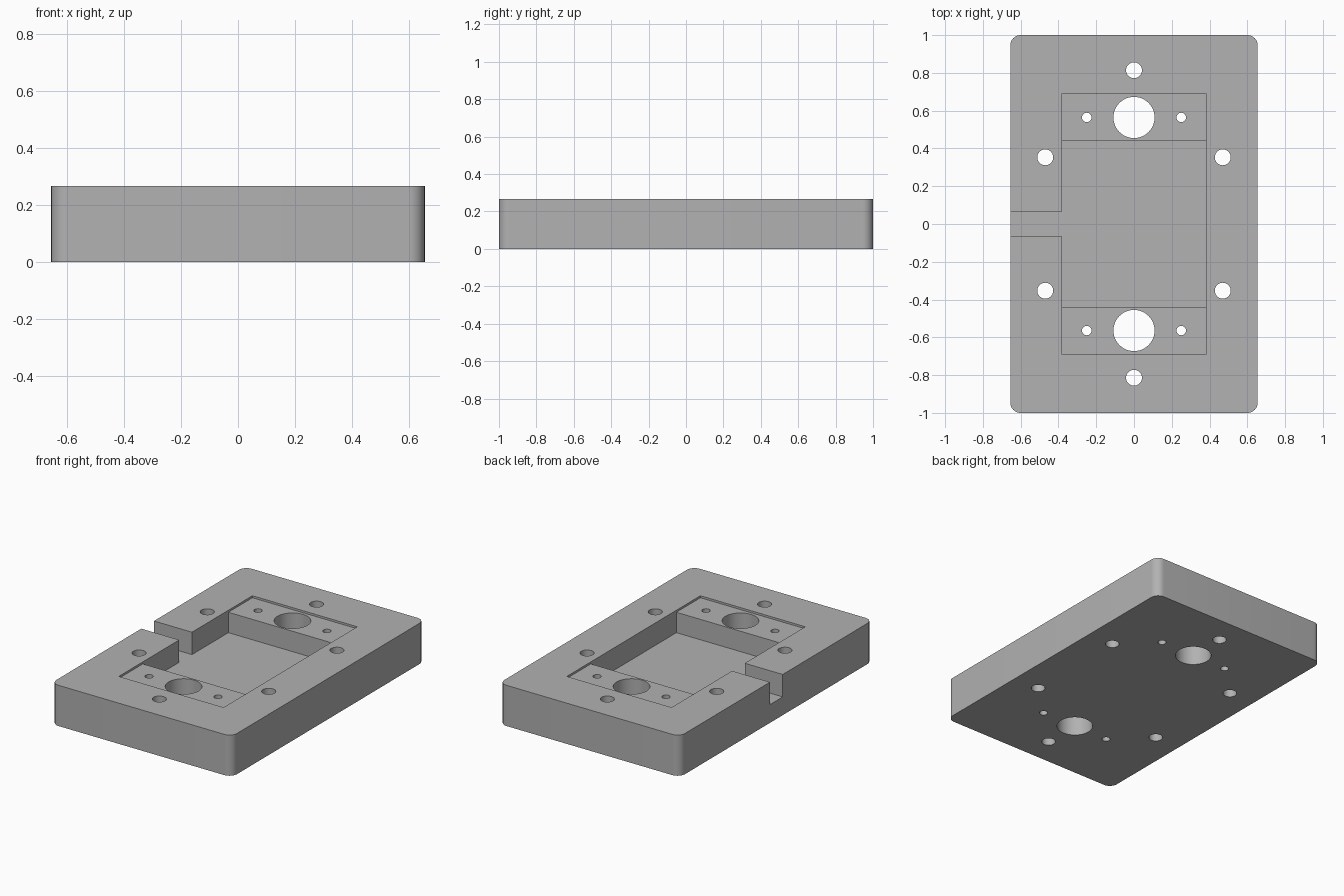
import bpy
import bmesh
import math

cube = bpy.data.objects.get("Cube")
if cube:
    bpy.data.objects.remove(cube, do_unlink=True)

HALF_X, HALF_Y, HEIGHT, CORNER = 0.655, 1.0, 0.267, 0.055
POCKET_X, POCKET_Y, SHELF_Y, SLOT_Y = 0.38, 0.443, 0.692, 0.066
FLOOR_Z, SHELF_Z = HEIGHT - 0.147, HEIGHT - 0.0133

grey = bpy.data.materials.new("plain grey")
grey.use_nodes = True
COLOUR = (0.445, 0.445, 0.445, 1)
grey.diffuse_color = COLOUR
grey.node_tree.nodes["Principled BSDF"].inputs["Base Color"].default_value = COLOUR


def prism(name, outline, z0, z1):
    """Extrude a counter-clockwise outline from z0 to z1."""
    bm = bmesh.new()
    face = bm.faces.new([bm.verts.new((x, y, z0)) for x, y in outline])
    top = bmesh.ops.extrude_face_region(bm, geom=[face])["geom"]
    bmesh.ops.translate(bm, vec=(0, 0, z1 - z0),
                        verts=[g for g in top if isinstance(g, bmesh.types.BMVert)])
    bmesh.ops.recalc_face_normals(bm, faces=bm.faces[:])
    mesh = bpy.data.meshes.new(name)
    bm.to_mesh(mesh)
    bm.free()
    mesh.materials.append(grey)
    obj = bpy.data.objects.new(name, mesh)
    bpy.context.collection.objects.link(obj)
    return obj


def rectangle(hx, hy):
    return [(-hx, -hy), (hx, -hy), (hx, hy), (-hx, hy)]


def arc(cx, cy, r, start, sweep, steps):
    angles = [start + sweep * i / steps for i in range(steps + 1)]
    return [(cx + r * math.cos(a), cy + r * math.sin(a)) for a in angles]


def cut(target, cutter):
    """Subtract the cutter from the target, then discard it."""
    mod = target.modifiers.new(cutter.name, "BOOLEAN")
    mod.operation, mod.solver, mod.object = "DIFFERENCE", "EXACT", cutter
    bpy.context.view_layer.objects.active = target
    bpy.ops.object.modifier_apply(modifier=mod.name)
    bpy.data.objects.remove(cutter, do_unlink=True)


# Block with rounded vertical corners
outline = []
for i, (sx, sy) in enumerate([(1, 1), (-1, 1), (-1, -1), (1, -1)]):
    outline += arc(sx * (HALF_X - CORNER), sy * (HALF_Y - CORNER), CORNER,
                   i * math.pi / 2, math.pi / 2, 10)
plate = prism("mounting_plate", outline, 0, HEIGHT)

# Shallow recess, then the deep pocket with its side slot
cut(plate, prism("shelf_cutter", rectangle(POCKET_X, SHELF_Y), SHELF_Z, HEIGHT + 0.1))
pocket = [(-POCKET_X, -POCKET_Y), (POCKET_X, -POCKET_Y),
          (POCKET_X, POCKET_Y), (-POCKET_X, POCKET_Y),
          (-POCKET_X, SLOT_Y), (-HALF_X - 0.1, SLOT_Y),
          (-HALF_X - 0.1, -SLOT_Y), (-POCKET_X, -SLOT_Y)]
cut(plate, prism("pocket_cutter", pocket, FLOOR_Z, HEIGHT + 0.1))

# Through holes, mirrored about both axes: x, y, radius
holes = set()
for x, y, r in [(0, 0.564, 0.109), (0, 0.814, 0.042),
                (0.25, 0.564, 0.025), (0.47, 0.353, 0.042)]:
    holes |= {(sx * x, sy * y, r) for sx in (-1, 1) for sy in (-1, 1)}
for x, y, r in sorted(holes):
    circle = arc(x, y, r, 0, math.tau, 48)[:-1]
    cut(plate, prism("hole_cutter", circle, -0.1, HEIGHT + 0.1))

# Smooth curved walls, sharp rims
bpy.ops.object.select_all(action="DESELECT")
plate.select_set(True)
bpy.context.view_layer.objects.active = plate
bpy.ops.object.shade_smooth_by_angle(angle=math.radians(30))
